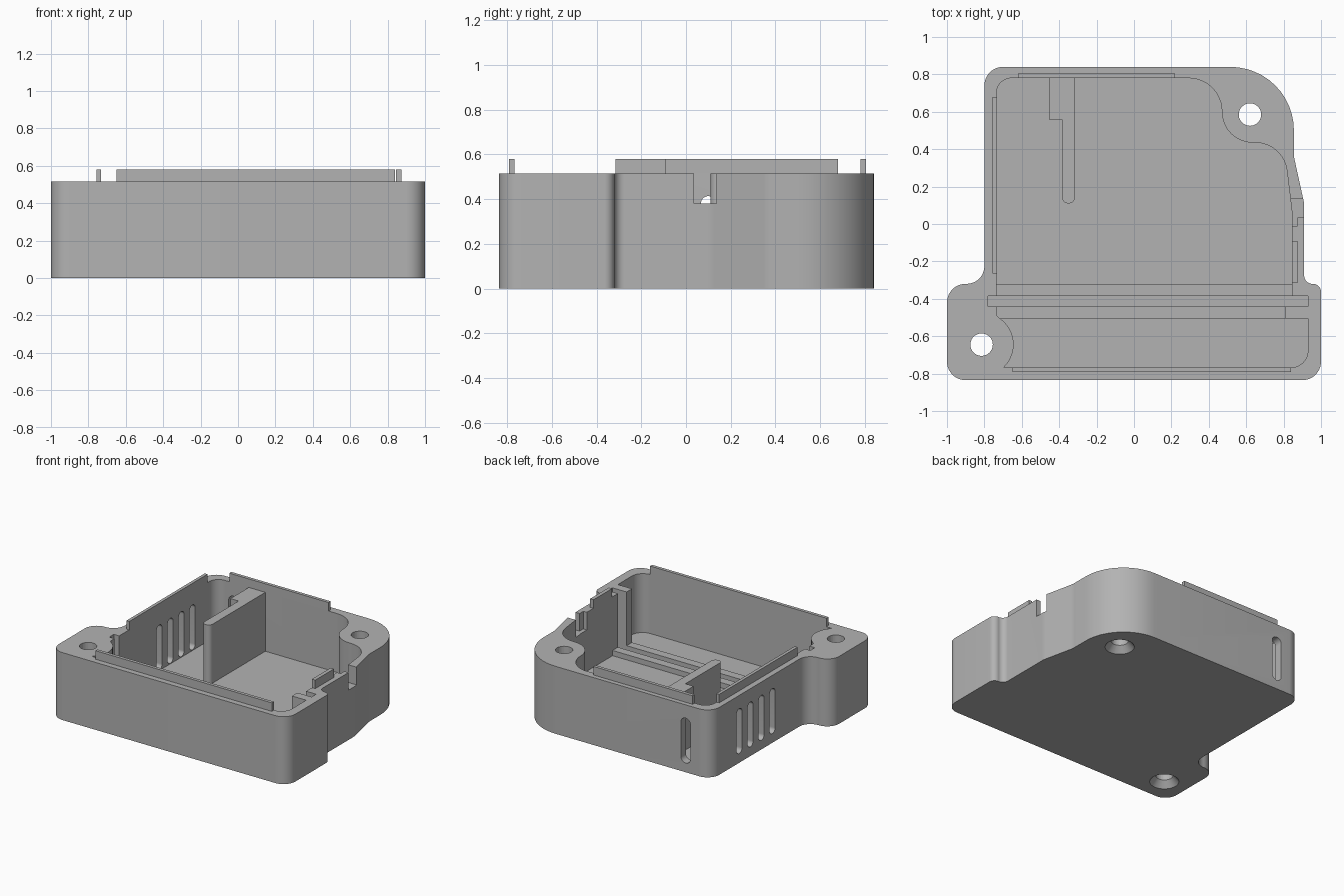
import bpy, bmesh, math
from mathutils import Vector

if "Cube" in bpy.data.objects:
    bpy.data.objects.remove(bpy.data.objects["Cube"], do_unlink=True)

FLOOR, TOP, LIP = 0.065, 0.515, 0.58

grey = bpy.data.materials.new("matte_grey")
grey.use_nodes = True
grey.diffuse_color = (0.45, 0.45, 0.45, 1)
grey.node_tree.nodes["Principled BSDF"].inputs["Base Color"].default_value = (0.45, 0.45, 0.45, 1)


def rounded(corners, steps=12):
    """Outline from (x, y, radius) corners, each replaced by a tangent arc."""
    points = []
    for i, (x, y, r) in enumerate(corners):
        p = Vector((x, y))
        if r == 0:
            points.append(p)
            continue
        a = (Vector(corners[i - 1][:2]) - p).normalized()
        b = (Vector(corners[(i + 1) % len(corners)][:2]) - p).normalized()
        half = a.angle(b) / 2
        centre = p + (a + b).normalized() * r / math.sin(half)
        start = p + a * r / math.tan(half) - centre
        end = p + b * r / math.tan(half) - centre
        a0 = math.atan2(start.y, start.x)
        turn = math.remainder(math.atan2(end.y, end.x) - a0, math.tau)
        for k in range(steps + 1):
            t = a0 + turn * k / steps
            points.append(centre + Vector((math.cos(t), math.sin(t))) * r)
    return points


def finish(name, bm):
    bmesh.ops.recalc_face_normals(bm, faces=bm.faces)
    mesh = bpy.data.meshes.new(name)
    bm.to_mesh(mesh)
    bm.free()
    mesh.materials.append(grey)
    obj = bpy.data.objects.new(name, mesh)
    bpy.context.collection.objects.link(obj)
    return obj


def prism(name, corners, lo, hi, axis="z"):
    """Extrude a rounded outline from lo to hi along an axis."""
    place = {"z": lambda u, v: (u, v, lo), "x": lambda u, v: (lo, u, v),
             "y": lambda u, v: (u, lo, v)}[axis]
    bm = bmesh.new()
    face = bm.faces.new([bm.verts.new(place(*p)) for p in rounded(corners)])
    ext = bmesh.ops.extrude_face_region(bm, geom=[face])
    move = Vector([(hi - lo) if axis == c else 0 for c in "xyz"])
    bmesh.ops.translate(bm, vec=move, verts=[g for g in ext["geom"] if isinstance(g, bmesh.types.BMVert)])
    return finish(name, bm)


def rect(x0, x1, y0, y1, r=0):
    return [(x0, y0, r), (x1, y0, r), (x1, y1, r), (x0, y1, r)]


def cone(name, x, y, z0, z1, r0, r1):
    bm = bmesh.new()
    bmesh.ops.create_cone(bm, cap_ends=True, segments=40, radius1=r0, radius2=r1, depth=z1 - z0)
    bmesh.ops.translate(bm, vec=(x, y, (z0 + z1) / 2), verts=bm.verts)
    return finish(name, bm)


def cut(target, cutter):
    cutter.hide_render = True
    mod = target.modifiers.new("cut", "BOOLEAN")
    mod.operation, mod.solver, mod.object = "DIFFERENCE", "EXACT", cutter
    bpy.context.view_layer.objects.active = target
    bpy.ops.object.modifier_apply(modifier=mod.name)
    bpy.data.objects.remove(cutter, do_unlink=True)


# Solid case with mounting ears
case = prism("case", [
    (-1, -0.835, 0.1), (1, -0.835, 0.1), (1, -0.32, 0.044), (0.91, -0.32, 0.044),
    (0.91, 0.11, 0.15), (0.855, 0.36, 0.15), (0.855, 0.84, 0.34), (-0.8, 0.84, 0.1),
    (-0.8, -0.32, 0.095), (-1, -0.32, 0.1)], 0, TOP)

# Inner cavity, shaped around the screw bosses and the board groove
cut(case, prism("cavity", [
    (-0.735, 0.78, 0.08), (-0.735, -0.385, 0), (-0.78, -0.385, 0), (-0.78, -0.44, 0),
    (-0.735, -0.44, 0), (-0.735, -0.49, 0.02), (-0.697, -0.521, 0), (-0.571, -0.645, 0.169),
    (-0.697, -0.767, 0), (0.93, -0.767, 0.09), (0.93, -0.505, 0), (0.81, -0.505, 0),
    (0.81, -0.44, 0), (0.93, -0.44, 0), (0.93, -0.385, 0), (0.845, -0.385, 0),
    (0.845, 0.06, 0), (0.8, 0.435, 0.17), (0.47, 0.435, 0.165), (0.47, 0.78, 0.178)],
    FLOOR, 0.7))

# Cable notch and its inner pocket
cut(case, prism("notch", rect(0.8, 1.0, 0.035, 0.137), 0.38, 0.7))
cut(case, prism("pocket", rect(0.8, 0.875, -0.01, 0.06), 0.38, 0.7))

# Countersunk screw holes
for x, y in ((-0.815, -0.645), (0.62, 0.585)):
    cut(case, cone("screw_hole", x, y, -0.1, 0.7, 0.06, 0.06))
    cut(case, cone("countersink", x, y, -0.01, 0.05, 0.11, 0.058))

# Vent slots
for i in range(4):
    y = 0.1 + 0.133 * i
    cut(case, prism("side_vent", rect(y - 0.033, y + 0.033, 0.07, 0.413, 0.0325), -0.9, -0.7, "x"))
cut(case, prism("back_vent", rect(-0.625, -0.545, 0.07, 0.413, 0.0395), 0.7, 0.9, "y"))

# Divider wall, floor rails and locating lips
parts = [case]
parts.append(prism("divider", [
    (-0.455, 0.78, 0), (-0.455, 0.558, 0), (-0.385, 0.558, 0), (-0.385, 0.11, 0.034),
    (-0.315, 0.11, 0.034), (-0.315, 0.78, 0)], FLOOR, TOP))
for name, outline in (("rear_rail", rect(-0.735, 0.845, -0.385, -0.32)),
                      ("front_rail", rect(-0.735, 0.81, -0.505, -0.44))):
    parts.append(prism(name, outline, FLOOR, 0.105))
for name, outline in (("back_lip", rect(-0.62, 0.22, 0.78, 0.805)),
                      ("right_lip", rect(-0.757, -0.733, -0.265, 0.68)),
                      ("front_lip", rect(-0.65, 0.84, -0.792, -0.767)),
                      ("left_lip", rect(0.845, 0.873, -0.315, -0.09))):
    parts.append(prism(name, outline, TOP, LIP))

bpy.ops.object.select_all(action="DESELECT")
for part in parts:
    part.select_set(True)
bpy.context.view_layer.objects.active = case
bpy.ops.object.shade_smooth_by_angle(angle=math.radians(30))
